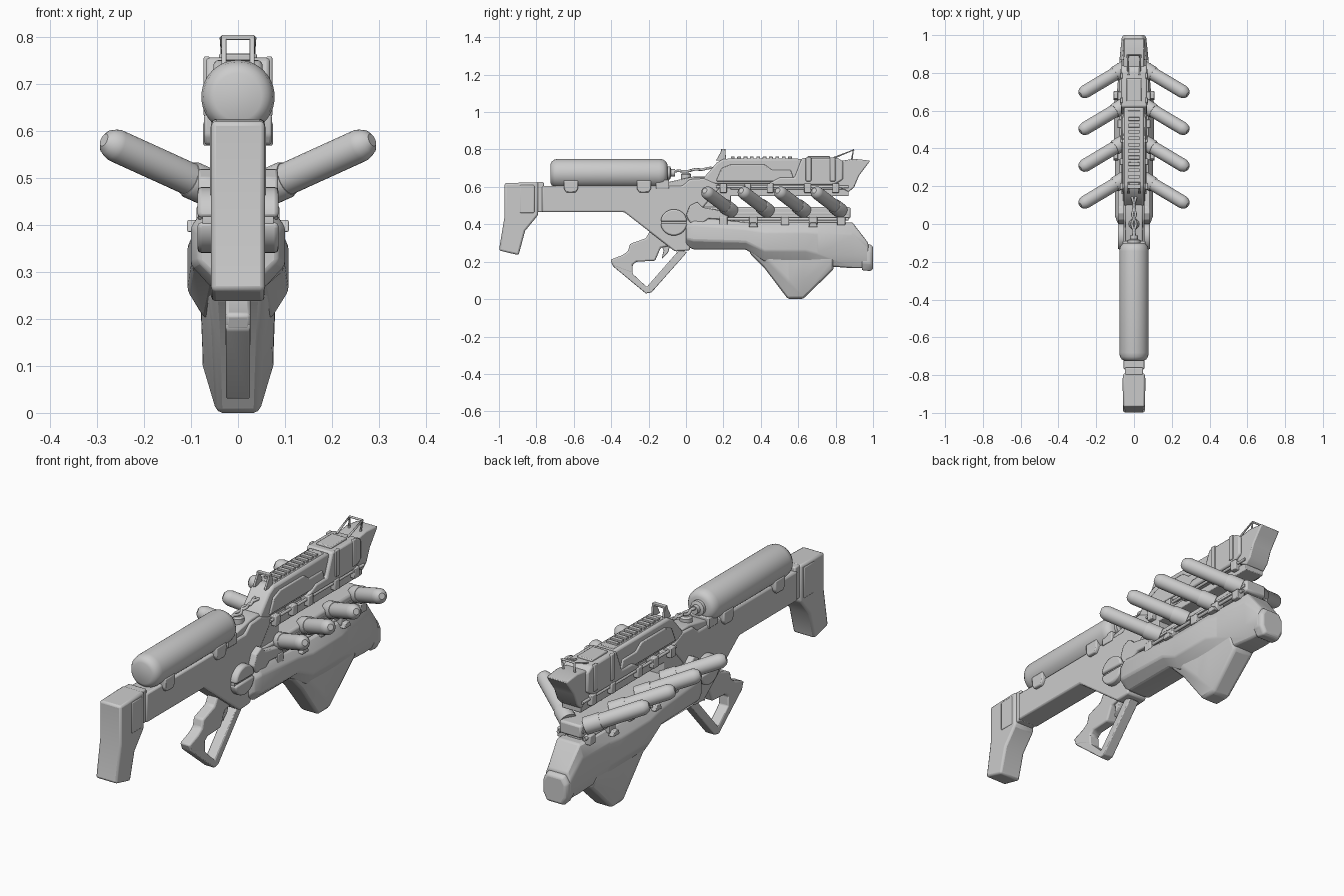
import bpy, bmesh, math
from mathutils import Vector


def finish(bm, name, bevel=0.0, angle=35):
    bmesh.ops.recalc_face_normals(bm, faces=bm.faces)
    me = bpy.data.meshes.new(name)
    bm.to_mesh(me)
    bm.free()
    ob = bpy.data.objects.new(name, me)
    bpy.context.collection.objects.link(ob)
    bpy.ops.object.select_all(action='DESELECT')
    ob.select_set(True)
    bpy.context.view_layer.objects.active = ob
    bpy.ops.object.shade_smooth_by_angle(angle=math.radians(angle))
    if bevel:
        m = ob.modifiers.new("Bevel", 'BEVEL')
        m.width, m.segments, m.limit_method = bevel, 2, 'ANGLE'
        m.angle_limit = math.radians(25)
    return ob


def skin(name, rings, bevel=0.0, angle=35):
    """Join a row of equal-sized point rings, capped at both ends."""
    bm = bmesh.new()
    vs = [[bm.verts.new(p) for p in r] for r in rings]
    n = len(rings[0])
    for a, b in zip(vs, vs[1:]):
        for i in range(n):
            bm.faces.new((a[i], a[(i + 1) % n], b[(i + 1) % n], b[i]))
    bm.faces.new(vs[0])
    bm.faces.new(vs[-1])
    return finish(bm, name, bevel, angle)


def plate(name, pts, x0, x1, bevel=0.006):
    """Side profile given as (y, z), extruded across x."""
    return skin(name, [[(x, y, z) for y, z in pts] for x in (x0, x1)], bevel)


def box(name, x, y, z, bevel=0.004):
    return plate(name, [(y[0], z[0]), (y[1], z[0]), (y[1], z[1]), (y[0], z[1])], x[0], x[1], bevel)


def turned(name, start, end, prof, n=32):
    """Round part: prof is (fraction along axis, radius)."""
    a, b = Vector(start), Vector(end)
    q = (b - a).to_track_quat('Z', 'Y')
    rings = []
    for t, r in prof:
        c = a.lerp(b, t)
        rings.append([c + q @ Vector((r * math.cos(k * math.tau / n), r * math.sin(k * math.tau / n), 0))
                      for k in range(n)])
    return skin(name, rings)


def hull(name, sections, bevel=0.008):
    """Loft of chamfered sections (y, bottom z, top z, half width, bottom half width, top half width)."""
    rings = []
    for y, zb, zt, w, wb, wt in sections:
        h = zt - zb
        half = [(wb, zb), (w, zb + h * .28), (w, zt - h * .25), (wt, zt)]
        rings.append([(x, y, z) for x, z in half] + [(-x, y, z) for x, z in reversed(half)])
    return skin(name, rings, bevel, 40)


def wire(name, pts, r, kind='NURBS'):
    cu = bpy.data.curves.new(name, 'CURVE')
    cu.dimensions, cu.bevel_depth, cu.bevel_resolution = '3D', r, 3
    cu.use_fill_caps = True
    s = cu.splines.new(kind)
    s.points.add(len(pts) - 1)
    for p, c in zip(s.points, pts):
        p.co = (*c, 1)
    if kind == 'NURBS':
        s.order_u, s.use_endpoint_u = 4, True
    ob = bpy.data.objects.new(name, cu)
    bpy.context.collection.objects.link(ob)
    bpy.ops.object.select_all(action='DESELECT')
    ob.select_set(True)
    bpy.context.view_layer.objects.active = ob
    bpy.ops.object.convert(target='MESH')


# Shoulder stock
plate("stock", [(-.97, .62), (-.79, .625), (-.79, .45), (-.86, .365), (-.895, .235),
                (-1, .26), (-.97, .44)], -.057, .057, .01)
box("stock_collar", (-.048, .048), (-.8, -.76), (.465, .625), .006)
box("stock_latch", (-.06, .06), (-.89, -.81), (.46, .61), .006)

# Main receiver
plate("receiver", [(-.77, .605), (-.02, .605), (.02, .64), (.1, .645), (.19, .605), (.1, .5),
                   (.05, .44), (.02, .26), (-.06, .255), (-.33, .465), (-.77, .465)], -.055, .055, .008)
plate("receiver_top", [(-.12, .59), (-.1, .625), (.04, .655), (.1, .655), (.15, .58)], -.045, .045)

# Gas tank, brackets and neck
turned("tank", (0, -.725, .672), (0, -.1, .672),
       [(0, .05), (.012, .064), (.035, .074), (.07, .078), (.93, .078), (.965, .074), (.988, .064), (1, .05)], 48)
turned("tank_neck", (0, -.11, .675), (0, -.06, .675), [(0, .035), (.5, .035), (.6, .02), (1, .02)])
for y in (-.615, -.225):
    plate("tank_bracket", [(y - .038, .635), (y + .038, .635), (y + .038, .59), (y + .025, .57),
                           (y - .025, .57), (y - .038, .59)], -.072, .072)
box("tank_front_mount", (-.06, .06), (-.16, -.09), (.59, .64))

# Gas hoses
for s in (-1, 1):
    wire("hose", [(0, -.08, .68), (s * .01, -.04, .69), (-s * .03, 0, .675), (s * .025, .05, .7),
                  (-s * .02, .09, .685), (s * .015, .13, .71), (s * .01, .18, .69)], .007)
turned("hose_socket", (0, 0, .63), (0, 0, .675), [(0, .028), (.8, .028), (1, .02)])

# Pivot discs with a slot, both sides
for s in (-1, 1):
    for d in (-1, 1):
        half = [(-.065 + .07 * math.cos(a), .41 + d * (.005 + .065 * math.sin(a)))
                for a in (math.pi * k / 16 for k in range(17))]
        plate("pivot_disc", half, s * .04, s * .086, .008)
    turned("pivot_core", (s * .04, -.065, .41), (s * .075, -.065, .41), [(0, .068), (1, .068)])

# Pistol grip, trigger and guard
plate("grip", [(-.06, .39), (-.19, .37), (-.215, .325), (-.30, .295), (-.31, .255), (-.34, .235),
               (-.405, .21), (-.39, .175), (-.285, .135), (-.285, .185), (-.265, .2), (-.165, .205),
               (-.135, .275), (-.06, .29)], -.027, .027, .008)
plate("trigger_guard", [(-.395, .19), (-.39, .175), (-.215, .03), (-.185, .035), (.005, .25), (-.035, .265),
                        (-.21, .065), (-.285, .135), (-.285, .18)], -.026, .026, .004)
plate("trigger", [(-.14, .31), (-.08, .31), (-.095, .25), (-.13, .215), (-.12, .26)], -.012, .012, .003)

# Lower fore-end shell, bulging hand guard and nose cap
hull("fore_shell", [(0, .285, .42, .085, .045, .06), (.04, .265, .44, .1, .055, .07),
                    (.32, .265, .41, .1, .055, .07), (.42, .2, .41, .107, .07, .07),
                    (.64, .2, .41, .107, .07, .07), (.70, .18, .41, .09, .06, .065),
                    (.89, .165, .41, .075, .05, .06), (.975, .165, .3, .066, .045, .05)])
hull("hand_guard", [(.34, .245, .38, .075, .055, .06), (.42, .165, .38, .08, .05, .06),
                    (.545, 0, .36, .075, .045, .06), (.625, 0, .36, .075, .045, .06),
                    (.79, .16, .34, .075, .05, .06)], .012)
hull("nose_cap", [(.94, .155, .292, .066, .045, .045), (.985, .15, .292, .066, .045, .045),
                  (1, .16, .28, .056, .038, .038)], .006)

# Barrel block carrying the canisters
box("barrel_block", (-.058, .058), (.03, .88), (.43, .492), .01)
box("barrel_groove", (-.062, .062), (.2, .87), (.452, .466), .002)
box("barrel_keel", (-.035, .035), (.06, .85), (.4, .44))
for s in (-1, 1):
    plate("side_cover", [(.02, .41), (.0, .45), (.02, .5), (.06, .52), (.09, .49), (.15, .48), (.2, .47),
                         (.23, .44), (.2, .425), (.12, .43), (.08, .4)], s * .05, s * .085)
    wire("lower_rod", [(s * .07, .18, .428), (s * .07, .87, .428)], .008, 'POLY')
    for y in (.2, .36, .53, .68, .83):
        box("lower_clamp", sorted((s * .045, s * .088)), (y - .022, y + .022), (.395, .44))
    for y in (.36, .68):
        plate("clamp_fin", [(y - .025, .385), (y + .025, .385), (y + .015, .41), (y - .015, .41)],
              s * .08, s * .108, .003)

    # Angled canisters, four per side
    for k in range(4):
        y = .1 + k * .195
        turned("canister", (s * .285, y, .58), (s * .05, y + .14, .473),
               [(0, .014), (.03, .026), (.08, .033), (.11, .035), (1, .035)], 24)
        turned("canister_socket", (s * .105, y + .107, .498), (s * .045, y + .143, .471),
               [(0, .037), (.1, .04), (1, .04)], 24)

    # Upper side rod and its clips
    wire("upper_rod", [(s * .058, .16, .6), (s * .058, .87, .6)], .007, 'POLY')
    for y in (.2, .33, .45, .65, .8):
        box("upper_clip", sorted((s * .03, s * .074)), (y - .018, y + .018), (.568, .618))

# Upper rail beneath the top housing
box("upper_rail", (-.05, .05), (.1, .87), (.55, .588))
box("upper_rail_spine", (-.025, .025), (.15, .85), (.58, .63))
box("rear_bridge", (-.05, .05), (.05, .24), (.47, .6))

# Top housing
plate("top_housing", [(.08, .615), (.1, .655), (.165, .73), (.2, .75), (.62, .75), (.62, .615)], -.052, .052, .01)
plate("housing_block", [(.43, .61), (.5, .65), (.58, .65), (.62, .755), (.81, .755), (.84, .735),
                        (.84, .64), (.79, .61)], -.068, .068, .008)
plate("muzzle_horn", [(.78, .62), (.87, .572), (.9, .6), (.925, .66), (.955, .7), (.985, .74), (.9, .75), (.8, .735)],
      -.055, .055, .006)
for s in (-1, 1):
    plate("housing_panel", [(.16, .63), (.19, .7), (.24, .72), (.42, .72), (.46, .69), (.56, .69), (.58, .63)],
          s * .045, s * .06, .005)
    box("housing_strap", sorted((s * .06, s * .073)), (.64, .67), (.63, .758))
    box("housing_strap", sorted((s * .06, s * .073)), (.77, .8), (.63, .758))
    # Wire front sight
    wire("front_sight", [(s * .03, .79, .755), (s * .034, .895, .797), (s * .03, .885, .74)], .005, 'POLY')
    # Rear sight posts
    plate("rear_sight_post", [(.16, .74), (.185, .785), (.19, .803), (.21, .803), (.215, .74)],
          s * .024, s * .035, .002)
wire("front_sight_bar", [(-.034, .895, .797), (.034, .895, .797)], .005, 'POLY')
box("rear_sight_bar", (-.035, .035), (.188, .21), (.793, .803), .002)

# Toothed sight rail
box("sight_rail", (-.035, .035), (.22, .6), (.735, .752), .003)
for k in range(10):
    y = .24 + k * .034
    box("rail_tooth", (-.03, .03), (y, y + .02), (.745, .762), .002)
box("housing_cap", (-.04, .04), (.65, .77), (.745, .764))
